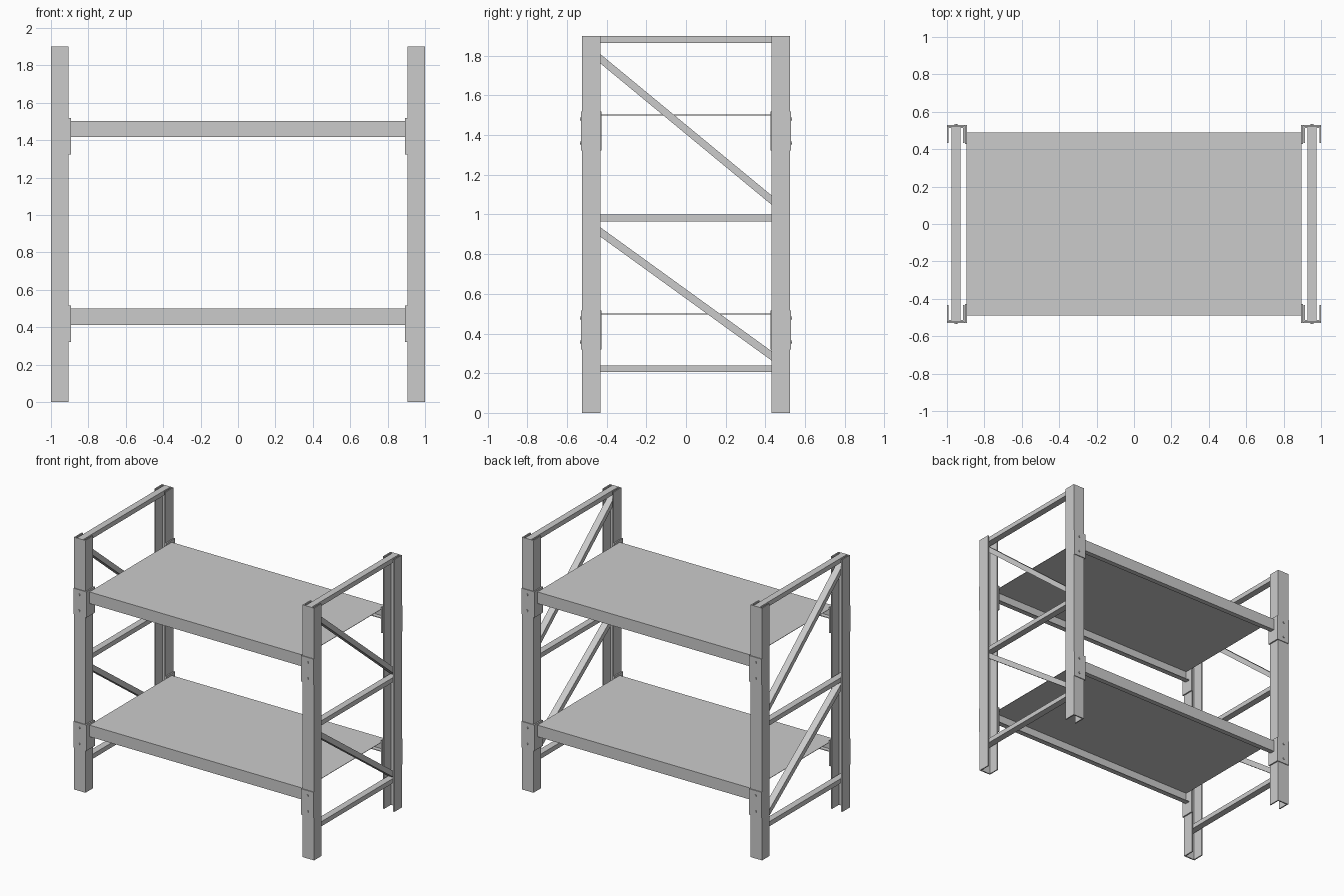
import bpy, bmesh, math
from mathutils import Vector, Matrix

if "Cube" in bpy.data.objects:
    bpy.data.objects.remove(bpy.data.objects["Cube"])


def finish(name, bm):
    bmesh.ops.recalc_face_normals(bm, faces=bm.faces[:])
    me = bpy.data.meshes.new(name)
    bm.to_mesh(me)
    bm.free()
    ob = bpy.data.objects.new(name, me)
    bpy.context.collection.objects.link(ob)
    return ob


def extrude(name, pts, vec):
    """Extrude a closed outline of 3D points along vec."""
    bm = bmesh.new()
    face = bm.faces.new([bm.verts.new(p) for p in pts])
    ret = bmesh.ops.extrude_face_region(bm, geom=[face])
    verts = [g for g in ret["geom"] if isinstance(g, bmesh.types.BMVert)]
    bmesh.ops.translate(bm, verts=verts, vec=Vector(vec))
    return finish(name, bm)


def box(name, x0, x1, y0, y1, z0, z1):
    return extrude(name, [(x0, y0, z0), (x1, y0, z0), (x1, y1, z0), (x0, y1, z0)],
                   (0, 0, z1 - z0))


def bolt(name, x, y0, y1, z, r=0.008):
    bm = bmesh.new()
    bmesh.ops.create_cone(bm, cap_ends=True, segments=12, radius1=r, radius2=r,
                          depth=abs(y1 - y0),
                          matrix=Matrix.Translation((x, (y0 + y1) / 2, z))
                          @ Matrix.Rotation(math.pi / 2, 4, 'X'))
    return finish(name, bm)


XO, XI = 1.0, 0.905      # outer and inner faces of the uprights
YO, YI = 0.523, 0.432    # web face and flange edges of the uprights
T = 0.009                # sheet thickness of the uprights
P = 0.006                # bracket plate thickness
SHELVES = [("lower", 0.50), ("upper", 1.503)]

for sx, side in ((-1, "left"), (1, "right")):
    for sy, end in ((-1, "front"), (1, "back")):
        tag = f"{end}_{side}"

        # C-channel upright, open toward the middle of the rack
        prof = [(XO, YI), (XO, YO), (XI, YO), (XI, YI),
                (XI + T, YI), (XI + T, YO - T), (XO - T, YO - T), (XO - T, YI)]
        extrude("upright_" + tag, [(sx * x, sy * y, 0) for x, y in prof], (0, 0, 1.9))

        # angle bracket and bolts at each shelf
        for level, top in SHELVES:
            z0 = top - 0.18
            angle = [(XO, YO), (XO, YO + P), (XI - P - 0.005, YO + P),
                     (XI - P - 0.005, YI - 0.005), (XI - 0.001, YI - 0.005), (XI - 0.001, YO)]
            extrude(f"{level}_bracket_{tag}",
                    [(sx * x, sy * y, z0) for x, y in angle], (0, 0, 0.195))
            for i, dz in enumerate((-0.022, -0.142)):
                bolt(f"{level}_bolt_{tag}_{i + 1}", sx * 0.952,
                     sy * (YO + P), sy * (YO + P + 0.006), top + dz)

    # horizontal braces of the end frame
    xs = sorted((sx * 0.977, sx * 0.927))
    for name, z in (("bottom", 0.24), ("middle", 1.0), ("top", 1.9)):
        box(f"{name}_brace_{side}", *xs, -YO + T, YO - T, z - 0.035, z)

    # diagonal braces, high at the front and low at the back
    for name, za, zb in (("lower", 0.912, 0.287), ("upper", 1.785, 1.072)):
        slope = (zb - za) / (2 * YI)
        zm, ye, h = (za + zb) / 2, 0.5, 0.0235
        pts = [(xs[0], y, zm + slope * y + d)
               for y, d in ((-ye, -h), (ye, -h), (ye, h), (-ye, h))]
        extrude(f"{name}_diagonal_{side}", pts, (xs[1] - xs[0], 0, 0))

# shelves: thin deck on two folded beams
BX, BY, S = 0.896, 0.49, 0.005
for level, top in SHELVES:
    box(level + "_deck", -BX, BX, -BY, BY, top - 0.003, top)
    lo, hi = top - 0.087, top - 0.003
    for sy, end in ((-1, "front"), (1, "back")):
        prof = [(BY, hi), (BY, lo), (BY - 0.038, lo), (BY - 0.038, lo + S),
                (BY - S, lo + S), (BY - S, hi)]
        extrude(f"{level}_beam_{end}", [(-BX, sy * y, z) for y, z in prof], (2 * BX, 0, 0))
